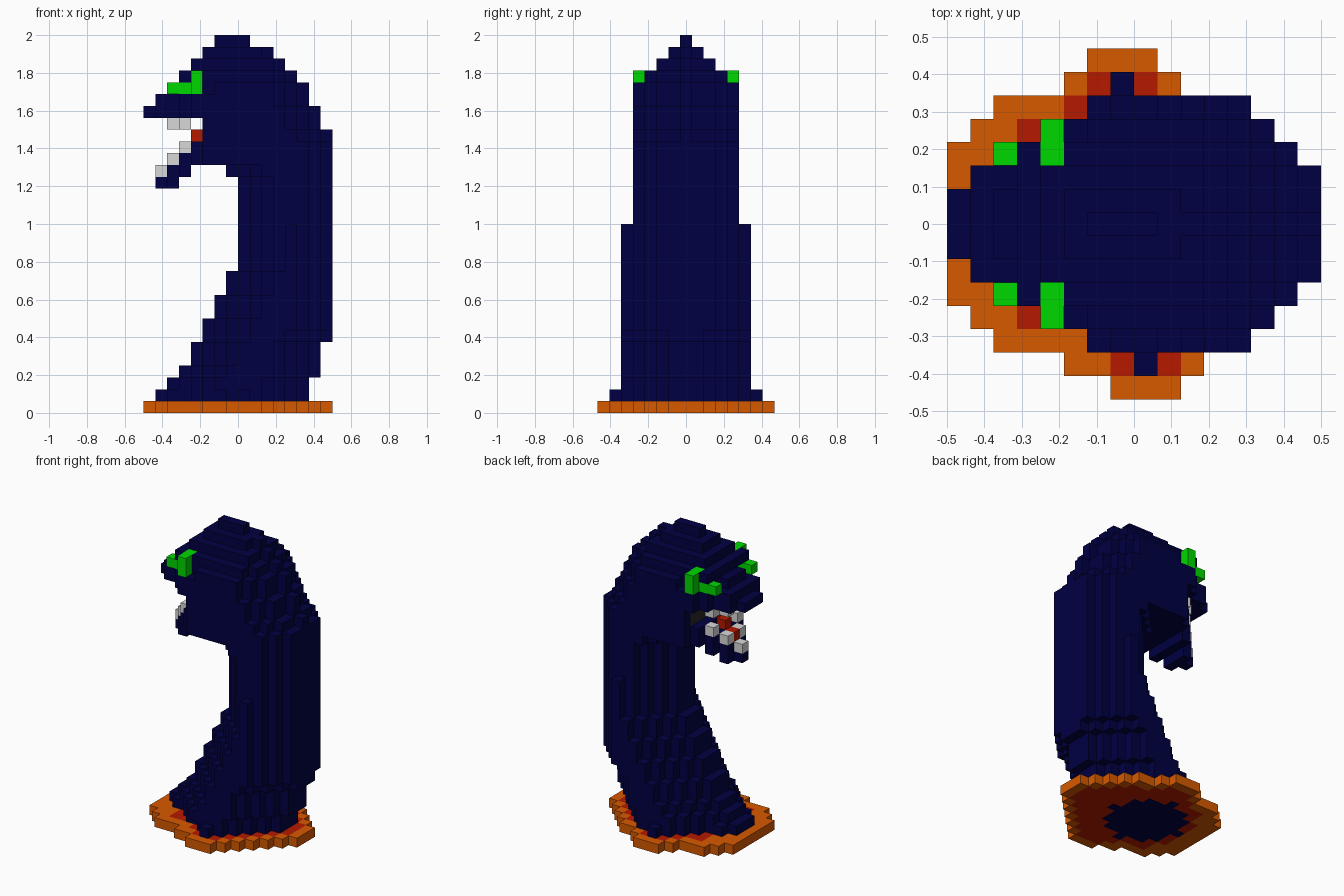
import bpy, bmesh
from mathutils import Vector

cube = bpy.data.objects.get("Cube")
if cube:
    bpy.data.objects.remove(cube, do_unlink=True)

V = 1 / 16  # size of one block


def material(name, rgb):
    m = bpy.data.materials.new(name)
    m.use_nodes = True
    m.diffuse_color = (*rgb, 1)
    m.node_tree.nodes["Principled BSDF"].inputs["Base Color"].default_value = (*rgb, 1)
    return m


navy = material("navy", (0, 0, 0.055))
orange = material("orange", (0.68, 0.1, 0))
red = material("brick red", (0.46, 0.01, 0))
green = material("green", (0, 0.69, 0))
white = material("pale grey", (0.69, 0.69, 0.69))
black = material("dark grey", (0.02, 0.02, 0.02))


def layer(k, first, last, half, front, back, slope=1):
    """One horizontal layer of blocks, tapering in width to both ends."""
    cells = set()
    for i in range(first, last + 1):
        h = int(min(half, front + slope * (i - first), back + last - i))
        cells |= {(i, j, k) for j in range(-h, h + 1)}
    return cells


def pick(table, k):
    """Value of the highest step at or below layer k."""
    return [value for start, value in table if start <= k][-1]


def both(cells):
    return {(i, s * j, k) for i, j, k in cells for s in (1, -1)}


# Lower body and neck, above a slightly skewed foot
neck = layer(1, 1, 13, 5, 1.3, 1, 0.75) | {(7, 6, 1), (8, -6, 1)}
neck.discard((6, -5, 1))
neck_front = [(2, 2), (3, 3), (4, 4), (6, 5), (8, 6), (10, 7), (12, 8), (20, 7)]
neck_back = [(2, 13), (3, 14), (6, 15)]
for k in range(2, 21):
    half = 5 if k < 16 else 4
    neck |= layer(k, pick(neck_front, k), pick(neck_back, k), half, 1, 1 if k < 7 else 2)

# Head: throat, then the domed crown with a narrow ridge down the back
head = layer(21, 5, 15, 4, 4, 2) | layer(22, 5, 15, 4, 4, 2)
head |= layer(23, 5, 14, 4, 4, 2) | layer(24, 5, 13, 4, 4, 2)
head |= layer(25, 0, 13, 4, 1.3, 2, 0.8) | layer(26, 1, 12, 4, 2, 2, 0.7)
head |= layer(27, 2, 12, 4, 1, 2, 0.75) | layer(28, 3, 11, 3, 3, 2)
head |= layer(29, 4, 10, 2, 2, 2) | layer(30, 5, 9, 1, 1, 1) | layer(31, 6, 8, 0, 0, 0)
head |= {(i, 0, 23 + n) for n, i in enumerate((15, 14, 14, 13, 13, 12, 11, 10))}

# Stepped lower jaw, teeth and tongue
jaw, tongue = set(), set()
for n in range(4):
    for i in (1 + n, 2 + n):
        jaw |= {(i, j, 19 + n) for j in range(1 - i, i) if i < 5}
    tongue.add((1 + n, 0, 20 + n))
teeth = both({(1 + n, n, 20 + n) for n in range(3)} | {(2, 1, 24), (3, 2, 24)})
tongue -= teeth
lining = {(5, j, k) for j in range(-3, 4) for k in (23, 24)}

# Eyes
eyes = both({(2, 3, 27), (3, 3, 27)} | {(4, j, k) for j in (3, 4) for k in (27, 28)})

# Round base: rim, inner ground and the body passing through it
rows = {0: (0, 15), 1: (0, 15), 2: (0, 14), 3: (0, 13), 4: (1, 12), 5: (2, 11),
        6: (5, 9), 7: (6, 8), -6: (5, 10), -7: (7, 9)}
base = set()
for j in range(-7, 8):
    a, b = rows.get(j, rows[abs(j)])
    base |= {(i, j, 0) for i in range(a, b + 1)}
ground = {(i, j, 0) for i, j, _ in base
          if (i - 8) ** 2 + j * j < 44
          and {(i + 1, j, 0), (i - 1, j, 0), (i, j + 1, 0), (i, j - 1, 0)} <= base}
ground.discard((5, -5, 0))
core = {(i, j, 0) for i, j, _ in base if (i - 6) ** 2 + j * j < 17}

# Parts listed first keep the blocks they share with later ones
parts = [("eyes", eyes, green), ("teeth", teeth, white), ("tongue", tongue, red),
         ("mouth_lining", lining, black), ("lower_jaw", jaw, navy), ("head", head, navy),
         ("neck", neck, navy), ("body_core", core, navy), ("base_ground", ground, red),
         ("base_rim", base, orange)]
filled = set().union(*(cells for _, cells, _ in parts))
AXES = [Vector(a) for a in ((1, 0, 0), (0, 1, 0), (0, 0, 1))]


def build(name, cells, mat):
    """Turn blocks into a mesh made of their exposed faces."""
    bm = bmesh.new()
    for c in sorted(cells):
        centre = Vector(c) + Vector((-7.5, 0, 0.5))
        for a in range(3):
            for s in (1, -1):
                near = list(c)
                near[a] += s
                if tuple(near) in filled:
                    continue
                n, u, v = AXES[a] * s, AXES[(a + 1) % 3], AXES[(a + 2) % 3] * s
                mid = centre + n / 2
                corners = [mid + (u * p + v * q) / 2 for p, q in ((-1, -1), (1, -1), (1, 1), (-1, 1))]
                bm.faces.new([bm.verts.new(p * V) for p in corners])
    bmesh.ops.remove_doubles(bm, verts=bm.verts, dist=V / 100)
    mesh = bpy.data.meshes.new(name)
    bm.to_mesh(mesh)
    bm.free()
    mesh.materials.append(mat)
    bpy.context.collection.objects.link(bpy.data.objects.new(name, mesh))


used = set()
for name, cells, mat in parts:
    build(name, cells - used, mat)
    used |= cells
